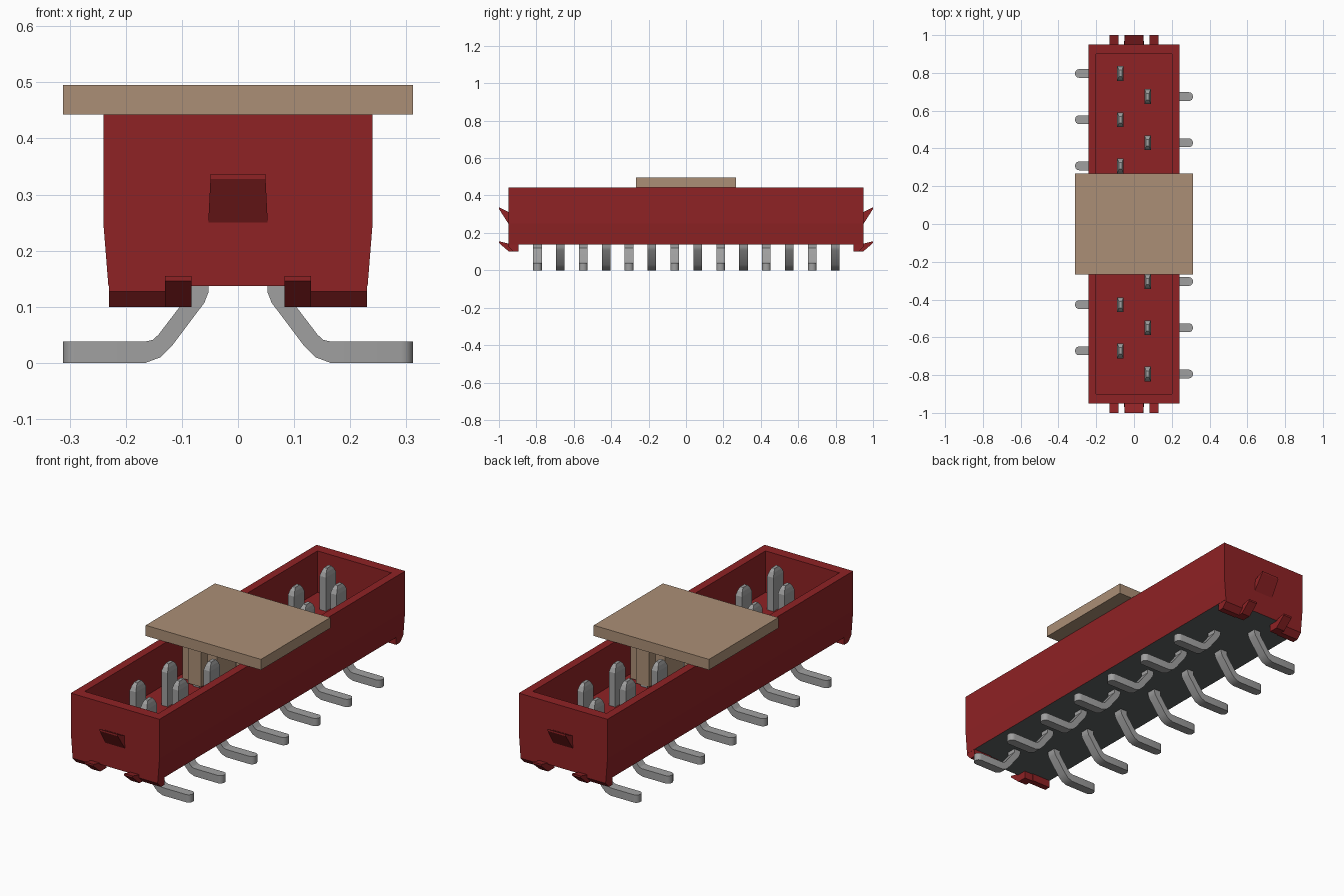
import bpy, bmesh

old = bpy.data.objects.get("Cube")
if old:
    bpy.data.objects.remove(old, do_unlink=True)


def material(name, rgb):
    m = bpy.data.materials.new(name)
    m.use_nodes = True
    m.diffuse_color = (*rgb, 1)
    m.node_tree.nodes["Principled BSDF"].inputs["Base Color"].default_value = (*rgb, 1)
    return m


RED = material("red plastic", (0.275, 0.016, 0.018))
TAN = material("tan plastic", (0.41, 0.275, 0.181))
GREY = material("grey metal", (0.35, 0.35, 0.35))
DARK = material("dark grey underside", (0.11, 0.125, 0.125))


def finish(name, bm, *mats):
    bmesh.ops.recalc_face_normals(bm, faces=bm.faces)
    mesh = bpy.data.meshes.new(name)
    bm.to_mesh(mesh)
    bm.free()
    for m in mats:
        mesh.materials.append(m)
    obj = bpy.data.objects.new(name, mesh)
    bpy.context.collection.objects.link(obj)
    return obj


def loft(rings, cx=0, cy=0):
    """Stack of rectangles (half x, half y, z), closed at both ends."""
    bm = bmesh.new()
    loops = [[bm.verts.new((cx + sx * hx, cy + sy * hy, z))
              for sx, sy in ((-1, -1), (1, -1), (1, 1), (-1, 1))] for hx, hy, z in rings]
    for a, b in zip(loops, loops[1:]):
        for i in range(4):
            j = (i + 1) % 4
            bm.faces.new((a[i], a[j], b[j], b[i]))
    bm.faces.new(loops[0])
    bm.faces.new(loops[-1])
    return bm


def prism(profile, lo, hi, place):
    """Extrude a 2D profile from lo to hi; place(u, v, w) gives the 3D point."""
    bm = bmesh.new()
    ends = [[bm.verts.new(place(u, v, w)) for u, v in profile] for w in (lo, hi)]
    n = len(profile)
    for i in range(n):
        j = (i + 1) % n
        bm.faces.new((ends[0][i], ends[0][j], ends[1][j], ends[1][i]))
    for e in ends:
        bm.faces.new(e)
    return bm


# Open tray housing with tapered lower sides and a dark underside
bm = loft([(0.231, 0.95, 0.137), (0.24, 0.95, 0.25), (0.24, 0.95, 0.443),
           (0.2, 0.9, 0.443), (0.2, 0.9, 0.24)])
for f in bm.faces:
    if f.calc_center_median().z < 0.14:
        f.material_index = 1
finish("housing", bm, RED, DARK)

# Clips, hooks and corner feet on both ends
CLIP = [(0.94, 0.25), (0.95, 0.25), (1, 0.328), (1, 0.337), (0.95, 0.312), (0.94, 0.312)]
HOOK = [(0.9, 0.1), (0.947, 0.1), (1, 0.146), (1, 0.155), (0.95, 0.143), (0.9, 0.143)]
FOOT = [(0.895, 0.1), (0.925, 0.1), (0.95, 0.127), (0.95, 0.14), (0.895, 0.14)]
for e, end in ((-1, "front"), (1, "back")):
    finish(end + "_clip", prism(CLIP, -1, 1, lambda y, z, w:
           (w * (0.053 - 0.05 * (z - 0.25)), e * y, z)), RED)
    for s, side in ((-1, "right"), (1, "left")):
        def place(y, z, w):
            return (s * w, e * y, z)
        finish(f"{end}_{side}_hook", prism(HOOK, 0.083, 0.13, place), RED)
        finish(f"{end}_{side}_foot", prism(FOOT, 0.13, 0.23, place), RED)

# Alternating contacts: upright pin above, bent surface lead below
LEAD = [(0.312, 0), (0.165, 0), (0.138, 0.01), (0.118, 0.03), (0.06, 0.107), (0.053, 0.125),
        (0.053, 0.15), (0.09, 0.15), (0.09, 0.118), (0.142, 0.05), (0.152, 0.041), (0.165, 0.038),
        (0.312, 0.038)]
for i in range(14):
    y = 0.797 - 0.1224 * i
    s = -1 if i % 2 == 0 else 1
    finish(f"pin_{i + 1}", loft([(0.017, 0.039, 0.23), (0.017, 0.039, 0.405),
           (0.013, 0.03, 0.425), (0.008, 0.017, 0.44)], s * 0.072, y), GREY)
    bm = prism(LEAD, -0.023, 0.023, lambda x, z, w: (s * x, y + w, z))
    tips = [e for e in bm.edges if all(abs(v.co.x) > 0.31 for v in e.verts)
            and abs(e.verts[0].co.z - e.verts[1].co.z) > 0.01]
    bmesh.ops.bevel(bm, geom=tips, offset=0.021, segments=4, profile=0.5, affect="EDGES")
    lead = finish(f"lead_{i + 1}", bm, GREY)
    bpy.ops.object.select_all(action="DESELECT")
    lead.select_set(True)
    bpy.context.view_layer.objects.active = lead
    bpy.ops.object.shade_smooth_by_angle(angle=0.5)

# Pick-up cap with gripping stem
finish("cap_plate", loft([(0.312, 0.268, 0.443), (0.312, 0.268, 0.495)]), TAN)
finish("cap_stem", loft([(0.025, 0.2, 0.25), (0.025, 0.2, 0.445)]), TAN)
for s, side in ((-1, "right"), (1, "left")):
    finish(f"cap_{side}_leg", loft([(0.015, 0.2, 0.25), (0.015, 0.2, 0.445)], s * 0.145), TAN)
    finish(f"cap_{side}_grip", loft([(0.035, 0.045, 0.25), (0.035, 0.045, 0.445)],
           s * 0.075, s * 0.183), TAN)
